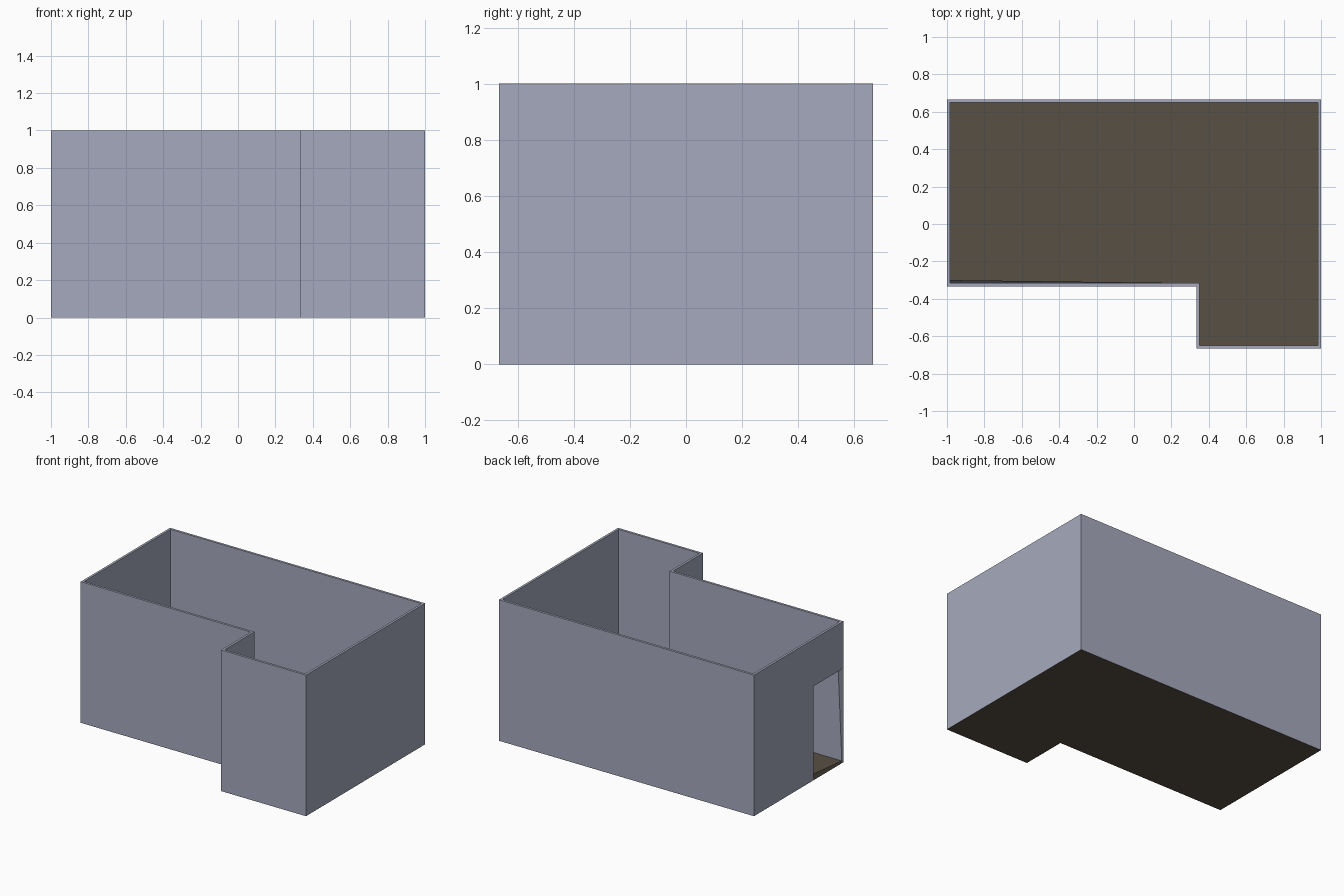
import bpy, bmesh

if "Cube" in bpy.data.objects:
    bpy.data.objects.remove(bpy.data.objects["Cube"])

T = 1 / 3           # plan module
DOOR = 2 * T        # door height


def material(name, rgb):
    m = bpy.data.materials.new(name)
    m.diffuse_color = (*rgb, 1)
    m.use_nodes = True
    m.node_tree.nodes["Principled BSDF"].inputs["Base Color"].default_value = m.diffuse_color
    return m


mesh = bpy.data.meshes.new("room")
room = bpy.data.objects.new("room", mesh)
bpy.context.collection.objects.link(room)
mesh.materials.append(material("wall grey blue", (0.38, 0.40, 0.51)))
mesh.materials.append(material("floor brown", (0.099, 0.079, 0.056)))

# L-shaped plan, counter-clockwise from the doorway corner
plan = [(-1, -T), (T, -T), (T, -2 * T), (1, -2 * T), (1, 2 * T), (-1, 2 * T)]
jamb = (-1, 0)
bm = bmesh.new()
verts = {}


def vert(p, z):
    key = (*p, z)
    if key not in verts:
        verts[key] = bm.verts.new(key)
    return verts[key]


def face(points, slot=0):
    bm.faces.new([vert(p, z) for p, z in points]).material_index = slot


# floor, facing down
face([(p, 0) for p in reversed(plan + [jamb])], 1)

# walls, facing out
corner, back = plan[0], plan[-1]
for p, q in zip(plan[:-1], plan[1:]):
    loop = [(p, 0), (q, 0), (q, 1), (p, 1)]
    if p == corner:
        loop.append((p, DOOR))      # shared with the door head
    face(loop)

# left wall with the doorway cut out at the front corner
face([(back, 0), (jamb, 0), (jamb, DOOR), (corner, DOOR), (corner, 1), (back, 1)])

bm.to_mesh(mesh)
bm.free()

# wall and floor thickness, grown inward
solid = room.modifiers.new("thickness", 'SOLIDIFY')
solid.thickness = 0.0167
solid.offset = -1
solid.use_even_offset = True
